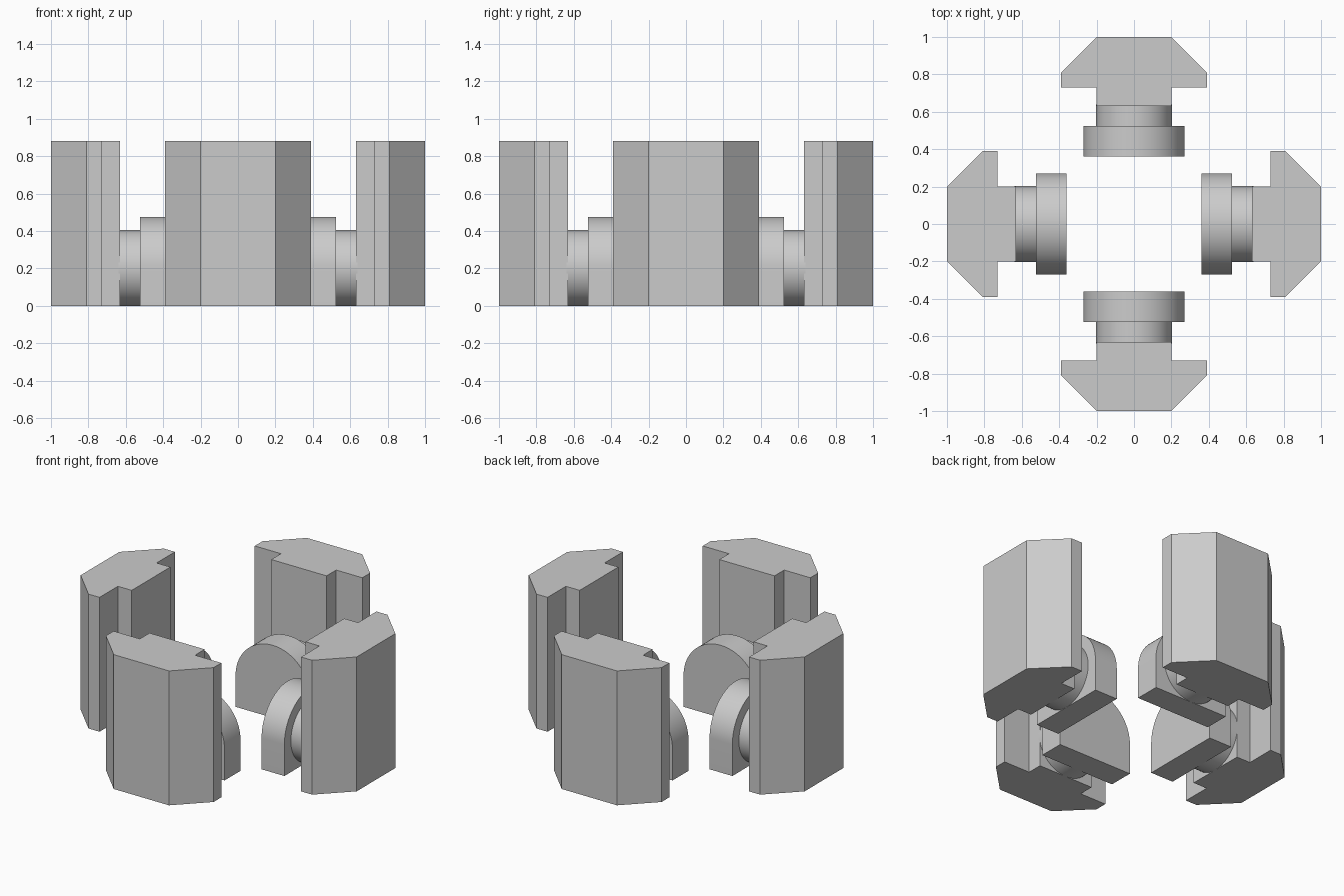
import bpy
import bmesh
from math import pi, cos, sin, radians
from mathutils import Matrix, Vector

cube = bpy.data.objects.get("Cube")
if cube:
    bpy.data.objects.remove(cube, do_unlink=True)

GREY = (0.6, 0.6, 0.6, 1.0)
grey = bpy.data.materials.new("plain grey")
grey.use_nodes = True
grey.diffuse_color = GREY
grey.node_tree.nodes["Principled BSDF"].inputs["Base Color"].default_value = GREY


def prism(name, outline, direction, turn):
    """Extrude a closed outline, turn it about z, smooth only its round parts."""
    bm = bmesh.new()
    base = bm.faces.new([bm.verts.new(p) for p in outline])
    grown = bmesh.ops.extrude_face_region(bm, geom=[base], use_keep_orig=True)
    moved = [v for v in grown["geom"] if isinstance(v, bmesh.types.BMVert)]
    bmesh.ops.translate(bm, vec=Vector(direction), verts=moved)
    bmesh.ops.recalc_face_normals(bm, faces=bm.faces)
    bm.transform(Matrix.Rotation(turn, 4, "Z"))
    for face in bm.faces:
        face.smooth = True
    for edge in bm.edges:
        edge.smooth = edge.calc_face_angle(pi) < radians(30)
    mesh = bpy.data.meshes.new(name)
    bm.to_mesh(mesh)
    bm.free()
    mesh.materials.append(grey)
    obj = bpy.data.objects.new(name, mesh)
    bpy.context.collection.objects.link(obj)
    return obj


def arc(radius, y, z, start, end, steps):
    """Points of an arc in the xz plane."""
    angles = [start + (end - start) * i / steps for i in range(steps + 1)]
    return [(radius * cos(a), y, z + radius * sin(a)) for a in angles]


HEIGHT = 0.88
PIN_RADIUS = 0.2025
HEAD_RADIUS = 0.27

# Right half of the pillar plan, from outer face to inner stem
half = [(0.2, -1), (0.39, -0.81), (0.39, -0.73), (0.2, -0.73), (0.2, -0.63)]
plan = [(x, y, 0) for x, y in half] + [(-x, y, 0) for x, y in reversed(half)]

# Round pin between stem and head
pin = arc(PIN_RADIUS, -0.64, PIN_RADIUS, 0, 2 * pi, 64)[:-1]

# Arched head: flat foot, straight sides and a half-round top
head = arc(HEAD_RADIUS, -0.525, 0.205, 0, pi, 40)
head += [(-HEAD_RADIUS, -0.525, 0), (HEAD_RADIUS, -0.525, 0)]

# Four identical units around the centre
for i, side in enumerate(("front", "left", "back", "right")):
    turn = i * pi / 2
    prism(side + "_pillar", plan, (0, 0, HEIGHT), turn)
    prism(side + "_pin", pin, (0, 0.125, 0), turn)
    prism(side + "_arched_head", head, (0, 0.165, 0), turn)
